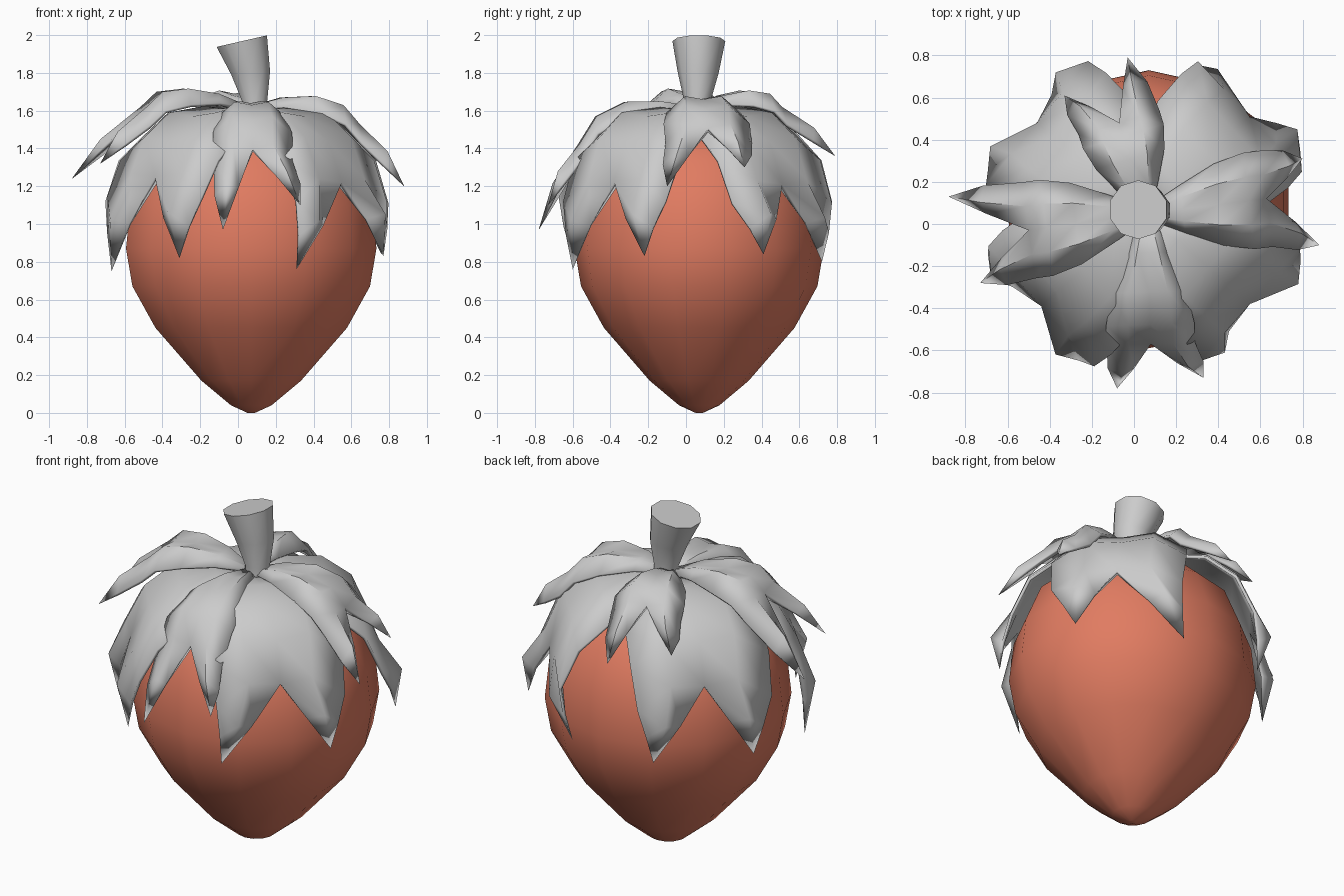
import bpy, math
from mathutils import Vector

if "Cube" in bpy.data.objects:
    bpy.data.objects.remove(bpy.data.objects["Cube"])


def make(name, verts, faces, angle=50):
    me = bpy.data.meshes.new(name)
    me.from_pydata(verts, [], faces)
    ob = bpy.data.objects.new(name, me)
    bpy.context.collection.objects.link(ob)
    bpy.context.view_layer.objects.active = ob
    for o in bpy.context.selected_objects:
        o.select_set(False)
    ob.select_set(True)
    bpy.ops.object.shade_smooth_by_angle(angle=math.radians(angle))
    return ob


def tube(name, rings, n, angle, squash=1.0):
    """rings: (centre x, centre y, z, radius, z tilt across x)"""
    verts, faces = [], []
    for cx, cy, z, r, tilt in rings:
        for i in range(n):
            a = 2 * math.pi * (i + 0.5) / n
            verts.append((cx + r * math.cos(a), cy + squash * r * math.sin(a), z + tilt * math.cos(a)))
    for k in range(len(rings) - 1):
        for i in range(n):
            j = (i + 1) % n
            faces.append((k * n + i, k * n + j, (k + 1) * n + j, (k + 1) * n + i))
    faces.append(tuple(reversed(range(n))))
    faces.append(tuple(range((len(rings) - 1) * n, len(rings) * n)))
    return make(name, verts, faces, angle)


ORIGIN = Vector((0.06, 0.05, 0))
FRAC = (0, 0.3, 0.6, 0.85, 1)
NARROW = (0.12, 0.5, 0.85, 1, 1)
BROAD = (0.15, 0.7, 0.98, 1.03, 1)


def leaf(name, heights, notch, tips, half_width, droop, bulge, spread, wide):
    """Forked leaf: an arched strip from the stem to the notch, then two pointed lobes."""
    notch = Vector(notch)
    flat = Vector((notch.x, notch.y, 0)) - ORIGIN
    out = flat.normalized()
    side = Vector((-out.y, out.x, 0))
    lift = (-droop, 0.02, 0, 0.02, -droop)
    verts, faces, rim, points = [], [], [], []
    for f, w, z in zip(FRAC, wide, heights + (notch.z,)):
        for j in range(5):
            p = ORIGIN + flat * f + side * (j - 2) / 2 * w * half_width
            p.z = z + lift[j] * w
            if j in (0, 4):
                rim.append(len(verts))
            verts.append(p)
    for i in range(4):
        for j in range(4):
            a = i * 5 + j
            faces.append((a, a + 5, a + 6, a + 1))
    tips = sorted((Vector(t) for t in tips), key=lambda t: (t - notch).dot(side))
    for tip, first, sgn in ((tips[0], 20, -1), (tips[1], 22, 1)):
        b = len(verts)
        for k in range(3):
            p = verts[first + k].lerp(tip, 0.5)
            if k == 1:
                p += out * bulge + Vector((0, 0, 0.02))
            elif (k == 0) == (sgn < 0):
                p += side * sgn * spread + out * bulge * 0.2
            else:
                p += out * bulge * 0.35
            if k != 1:
                rim.append(b + k)
            verts.append(p)
        points.append(len(verts))
        verts.append(tip)
        for k in range(2):
            faces.append((first + k, b + k, b + k + 1, first + k + 1))
            faces.append((b + k, b + 3, b + k + 1))
    ob = make(name, verts, faces)
    # thickness fades to the rim and the points
    vg = ob.vertex_groups.new(name="thick")
    vg.add(list(range(len(verts))), 1.0, 'REPLACE')
    vg.add(rim, 0.5, 'REPLACE')
    vg.add(points, 0.03, 'REPLACE')
    m = ob.modifiers.new("thickness", "SOLIDIFY")
    m.thickness, m.offset, m.vertex_group = 0.035, -1, "thick"
    return ob


# fruit body
profile = [(0.02, 0), (0.11, 0.04), (0.27, 0.17), (0.52, 0.45), (0.645, 0.67), (0.68, 0.87),
           (0.655, 1.1), (0.56, 1.33), (0.38, 1.49), (0.1, 1.55)]
body = tube("fruit_body", [(0.07, 0.07, z, r, 0) for r, z in profile], 14, 60, 0.97)
red = bpy.data.materials.new("red")
red.diffuse_color = (0.75, 0.2, 0.12, 1)
red.use_nodes = True
red.node_tree.nodes["Principled BSDF"].inputs["Base Color"].default_value = red.diffuse_color
body.data.materials.append(red)

# stem
tube("stem", [(0.09, 0.06, 1.55, 0.075, 0), (0.088, 0.06, 1.65, 0.07, 0),
              (0.067, 0.065, 1.8, 0.108, 0.01), (0.02, 0.068, 1.968, 0.14, 0.032)], 10, 50)

# upper leaves
up = (0.03, 0.02, NARROW)
leaf("upper_leaf_front", (1.62, 1.64, 1.63, 1.55), (0.08, -0.57, 1.40),
     ((-0.08, -0.78, 0.97), (0.33, -0.73, 1.1)), 0.21, 0.07, *up)
leaf("upper_leaf_right", (1.62, 1.66, 1.66, 1.61), (0.63, 0.12, 1.51),
     ((0.88, -0.1, 1.2), (0.8, 0.31, 1.3)), 0.23, 0.08, *up)
leaf("upper_leaf_back", (1.62, 1.67, 1.69, 1.67), (-0.07, 0.48, 1.60),
     ((-0.03, 0.79, 1.36), (-0.33, 0.61, 1.42)), 0.2, 0.07, *up)
leaf("upper_leaf_left", (1.62, 1.68, 1.7, 1.68), (-0.5, -0.03, 1.60),
     ((-0.88, 0.13, 1.24), (-0.73, -0.28, 1.32)), 0.23, 0.08, *up)

# lower leaves
low = (1.6, 1.61, 1.57, 1.44)
down = (0.1, 0.08, 0.0, BROAD)
leaf("lower_leaf_front_right", low, (0.55, -0.38, 1.22),
     ((0.77, -0.22, 0.83), (0.31, -0.6, 0.76)), 0.36, *down)
leaf("lower_leaf_front_left", low, (-0.44, -0.39, 1.25),
     ((-0.31, -0.6, 0.82), (-0.67, -0.17, 0.75)), 0.38, *down)
leaf("lower_leaf_back_right", low, (0.55, 0.51, 1.21),
     ((0.76, 0.41, 0.84), (0.25, 0.72, 0.8)), 0.36, *down)
leaf("lower_leaf_back_left", low, (-0.46, 0.48, 1.22),
     ((-0.28, 0.71, 0.8), (-0.66, 0.3, 0.8)), 0.38, *down)
